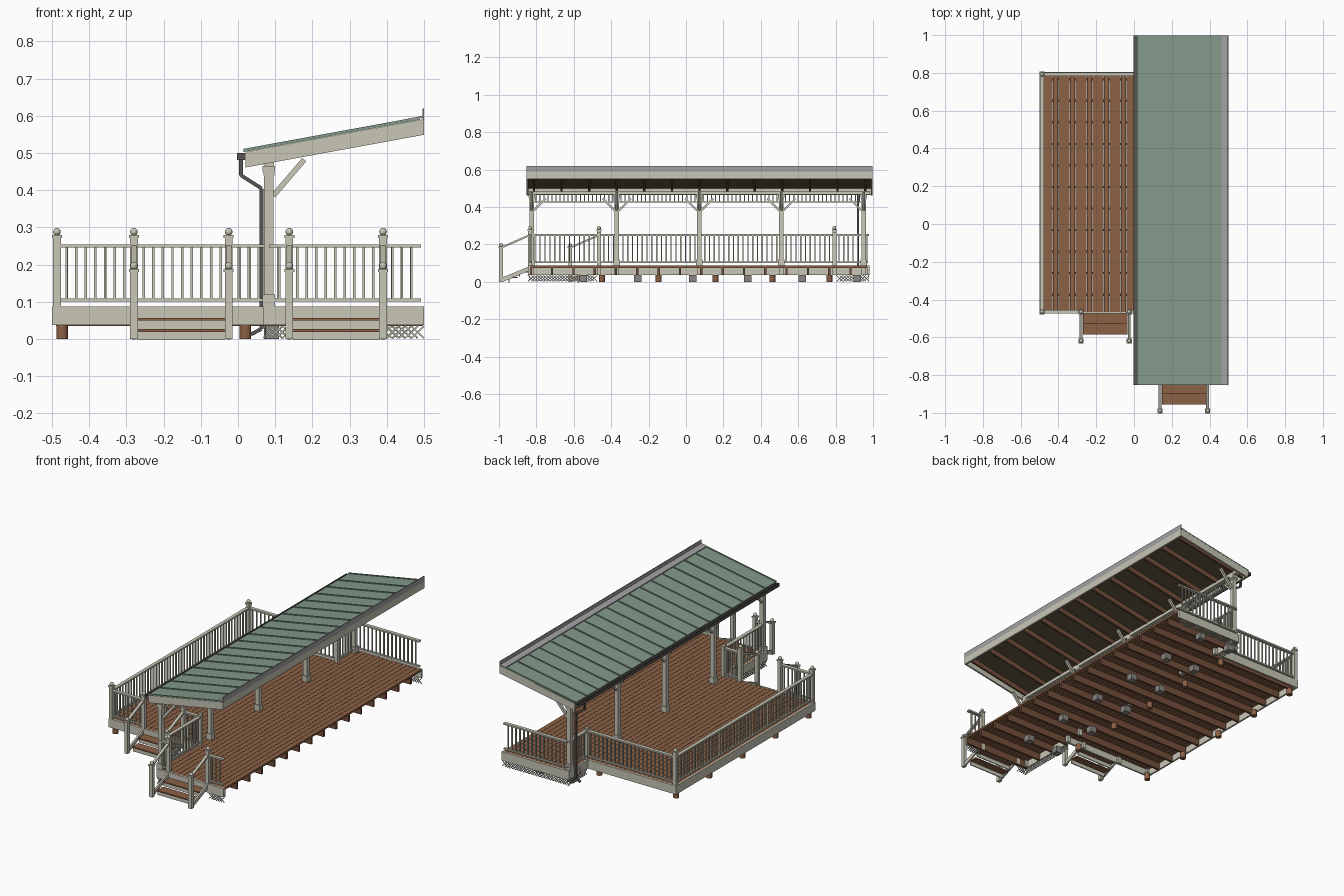
import bpy, bmesh, math
from mathutils import Vector, Matrix

if "Cube" in bpy.data.objects:
    bpy.data.objects.remove(bpy.data.objects["Cube"])


def material(name, rgb):
    m = bpy.data.materials.new(name)
    m.use_nodes = True
    m.diffuse_color = (*rgb, 1)
    m.node_tree.nodes["Principled BSDF"].inputs["Base Color"].default_value = (*rgb, 1)
    return m


CREAM = material("cream_paint", (0.58, 0.57, 0.47))
DECK = material("deck_brown", (0.26, 0.12, 0.06))
TIMBER = material("dark_timber", (0.18, 0.08, 0.045))
GREEN = material("roof_green", (0.22, 0.32, 0.25))
GREY = material("flashing_grey", (0.36, 0.36, 0.37))
GUTTER = material("gutter_dark_grey", (0.10, 0.09, 0.085))
CONCRETE = material("concrete", (0.25, 0.24, 0.22))
SHEATH = material("sheathing_brown", (0.13, 0.095, 0.055))


class Part:
    def __init__(self):
        self.bm = bmesh.new()

    def box(self, x0, x1, y0, y1, z0, z1):
        m = Matrix.Translation(((x0 + x1) / 2, (y0 + y1) / 2, (z0 + z1) / 2))
        bmesh.ops.create_cube(self.bm, size=1, matrix=m @ Matrix.Diagonal((x1 - x0, y1 - y0, z1 - z0, 1)))

    def block(self, x, y, w, z0, z1):
        self.box(x - w / 2, x + w / 2, y - w / 2, y + w / 2, z0, z1)

    def bar(self, a, b, w, h):
        a, b = Vector(a), Vector(b)
        d = b - a
        m = Matrix.Translation((a + b) / 2) @ d.to_track_quat('X', 'Z').to_matrix().to_4x4()
        bmesh.ops.create_cube(self.bm, size=1, matrix=m @ Matrix.Diagonal((d.length, w, h, 1)))

    def slope(self, x0, x1, low, high, y0, y1):
        """Slab following the roof pitch, offset low..high from the roof line."""
        pts = [(x0, low), (x1, low), (x1, high), (x0, high)]
        a, b = [[self.bm.verts.new((x, y, roof_z(x) + o)) for x, o in pts] for y in (y0, y1)]
        self.bm.faces.new(a)
        self.bm.faces.new(b[::-1])
        for i in range(4):
            j = (i + 1) % 4
            self.bm.faces.new((a[j], a[i], b[i], b[j]))

    def ball(self, x, y, z, r):
        bmesh.ops.create_uvsphere(self.bm, u_segments=14, v_segments=8, radius=r,
                                  matrix=Matrix.Translation((x, y, z)))

    def cylinder(self, x, y, r, z0, z1):
        bmesh.ops.create_cone(self.bm, cap_ends=True, segments=14, radius1=r, radius2=r, depth=z1 - z0,
                              matrix=Matrix.Translation((x, y, (z0 + z1) / 2)))

    def done(self, name, mat, smooth=False):
        bmesh.ops.recalc_face_normals(self.bm, faces=self.bm.faces)
        me = bpy.data.meshes.new(name)
        self.bm.to_mesh(me)
        self.bm.free()
        me.materials.append(mat)
        ob = bpy.data.objects.new(name, me)
        bpy.context.collection.objects.link(ob)
        if smooth:
            bpy.context.view_layer.objects.active = ob
            ob.select_set(True)
            bpy.ops.object.shade_smooth_by_angle()
            ob.select_set(False)


def roof_z(x):
    return 0.503 + 0.183 * (x - 0.02)


def steps(a, b, pitch):
    n = max(1, round((b - a) / pitch))
    return [a + (b - a) * i / n for i in range(n + 1)]


# Deck outline: a long covered strip (main) and a narrower open wing
FRONT, BACK, WING_F, WING_B = -0.845, 0.98, -0.475, 0.805
SIDE, POST_X = 0.068, 0.083

# Deck boards run front to back
p = Part()
xs = steps(-0.49, 0.5, 0.03)
for x0, x1 in zip(xs, xs[1:]):
    main = x0 > SIDE - 0.01
    p.box(x0, x1 - 0.0015, (FRONT if main else WING_F) + 0.01, (BACK if main else WING_B) - 0.01, 0.075, 0.086)
p.done("deck_boards", DECK)

# Joists run across, with open ends on the left side
p = Part()
for i in range(16):
    y = -0.83 + 0.114 * i
    p.box(-0.49 if WING_F < y < WING_B else SIDE, 0.498, y - 0.006, y + 0.006, 0.035, 0.075)
p.done("joists", TIMBER)

# Rim boards
p = Part()
t = 0.01
p.box(-0.5, -0.5 + t, WING_F, WING_B, 0.037, 0.087)
p.box(-0.5, SIDE, WING_F, WING_F + t, 0.037, 0.087)
p.box(-0.5, SIDE, WING_B - t, WING_B, 0.037, 0.087)
p.box(SIDE, 0.5, FRONT, FRONT + t, 0.037, 0.087)
p.box(SIDE, 0.5, BACK - t, BACK, 0.037, 0.087)
p.box(SIDE, SIDE + t, FRONT, WING_F, 0.037, 0.087)
p.box(SIDE, SIDE + t, WING_B, BACK, 0.037, 0.087)
p.done("rim_boards", CREAM)

# Footings
p, q = Part(), Part()
for i in range(6):
    for x in (0.09, 0.29):
        p.block(x, -0.55 + 0.293 * i, 0.04, 0, 0.036)
for i in range(5):
    for x in (-0.473, 0.02):
        q.cylinder(x, -0.45 + 0.304 * i, 0.016, 0, 0.037)
p.done("concrete_blocks", CONCRETE)
q.done("round_footings", DECK, True)


# Lattice skirts
def lattice(p, a, b, h=0.034, pitch=0.017):
    a, b = Vector(a), Vector(b)
    d = (b - a).normalized()
    for s in steps(0, (b - a).length - h, pitch):
        lo, hi, up = a + d * s, a + d * (s + h), Vector((0, 0, h))
        p.bar(lo + Vector((0, 0, 0.002)), hi + up, 0.003, 0.004)
        p.bar(hi + Vector((0, 0, 0.002)), lo + up, 0.003, 0.004)


p = Part()
lattice(p, (SIDE, FRONT + 0.006, 0), (0.135, FRONT + 0.006, 0))
lattice(p, (0.4, FRONT + 0.006, 0), (0.5, FRONT + 0.006, 0))
lattice(p, (SIDE, BACK - 0.006, 0), (0.5, BACK - 0.006, 0))
lattice(p, (SIDE + 0.006, FRONT, 0), (SIDE + 0.006, WING_F, 0))
lattice(p, (SIDE + 0.006, WING_B, 0), (SIDE + 0.006, BACK, 0))
p.done("lattice_skirt", CREAM)

# Newel posts with ball finials
newels, balls = Part(), Part()


def newel(x, y, z0, top):
    newels.block(x, y, 0.021, z0, top)
    newels.block(x, y, 0.027, top - 0.008, top)
    balls.ball(x, y, top + 0.008, 0.0105)


RY_F, RY_B, MY_F, MY_B, RX = -0.465, 0.793, -0.833, 0.968, -0.487
for x, y in ((RX, RY_F), (RX, RY_B), (-0.28, RY_F), (-0.025, RY_F), (0.138, MY_F), (0.39, MY_F)):
    newel(x, y, 0.037, 0.28)
for y in (RY_F, RY_B):
    newels.block(POST_X, y, 0.021, 0.037, 0.265)

# Railings
p = Part()


def railing(a, b):
    a, b = Vector((*a, 0)), Vector((*b, 0))
    for z, w, h in ((0.25, 0.02, 0.009), (0.104, 0.012, 0.008)):
        p.bar(a + Vector((0, 0, z)), b + Vector((0, 0, z)), w, h)
    for s in steps(0, 1, 0.0255 / (b - a).length)[1:-1]:
        c = a.lerp(b, s)
        p.block(c.x, c.y, 0.0065, 0.104, 0.25)


for a, b in (((RX, RY_F), (RX, RY_B)), ((RX, RY_F), (-0.28, RY_F)), ((-0.025, RY_F), (POST_X, RY_F)),
             ((RX, RY_B), (POST_X, RY_B)), ((POST_X, MY_F), (POST_X, RY_F)), ((POST_X, RY_B), (POST_X, MY_B)),
             ((POST_X, MY_B), (0.492, MY_B)), ((POST_X, MY_F), (0.138, MY_F)), ((0.39, MY_F), (0.492, MY_F))):
    railing(a, b)
p.done("railings", CREAM)

# Stairs with sloped handrails
treads, frame = Part(), Part()
for x0, x1, edge in ((-0.28, -0.025, WING_F), (0.138, 0.39, FRONT)):
    low = edge - 0.144
    for k in (1, 2):
        y, z = edge - 0.055 * k, 0.086 - 0.03 * k
        treads.box(x0 + 0.01, x1 - 0.01, y, y + 0.055, z - 0.007, z)
        frame.box(x0 + 0.01, x1 - 0.01, y + 0.006, y + 0.012, z - 0.029, z - 0.007)
    for x in (x0, x1):
        newel(x, low, 0, 0.188)
        frame.bar((x, edge + 0.005, 0.07), (x, low, 0.008), 0.01, 0.022)
        frame.bar((x, edge + 0.01, 0.25), (x, low, 0.182), 0.015, 0.01)
treads.done("stair_treads", DECK)
frame.done("stair_frames", CREAM)
newels.done("newel_posts", CREAM)
balls.done("newel_finials", CREAM, True)

# Roof posts, header beam, knee braces and spindle frieze
p, braces, frieze = Part(), Part(), Part()
post_ys = [-0.825, -0.37, 0.07, 0.51, 0.95]
for y in post_ys:
    p.block(POST_X, y, 0.025, 0.037, 0.47)
    p.block(POST_X, y, 0.034, 0.086, 0.12)
    p.block(POST_X, y, 0.034, 0.45, 0.465)
    p.block(POST_X, y, 0.03, 0.44, 0.45)
    braces.bar((POST_X + 0.012, y, 0.385), (0.178, y, 0.482), 0.014, 0.014)
    for s in (-1, 1):
        if FRONT < y + 0.07 * s < BACK:
            braces.bar((POST_X, y + 0.01 * s, 0.38), (POST_X, y + 0.075 * s, 0.445), 0.01, 0.01)
p.box(POST_X - 0.014, POST_X + 0.014, -0.84, 0.985, 0.467, 0.486)
for y0, y1 in zip(post_ys, post_ys[1:]):
    frieze.box(POST_X - 0.006, POST_X + 0.006, y0, y1, 0.424, 0.43)
    for y in steps(y0, y1, 0.022)[1:-1]:
        frieze.block(POST_X, y, 0.006, 0.43, 0.468)
p.done("roof_posts", CREAM)
braces.done("knee_braces", CREAM)
frieze.done("spindle_frieze", CREAM)

# Roof framing
R0, R1 = -0.853, 0.998
p = Part()
for y in steps(R0 + 0.04, R1 - 0.04, 0.147):
    p.slope(0.03, 0.49, -0.035, -0.006, y - 0.006, y + 0.006)
p.done("rafters", TIMBER)
p = Part()
p.slope(0.025, 0.495, -0.006, 0, R0 + 0.005, R1 - 0.005)
p.done("roof_sheathing", SHEATH)
p = Part()
for y in (R0, R1 - 0.01):
    p.slope(0.02, 0.5, -0.042, 0, y, y + 0.01)
p.box(0.02, 0.03, R0, R1, 0.465, 0.503)
p.box(0.49, 0.5, R0, R1, 0.55, 0.589)
p.done("roof_trim", CREAM)

# Metal roof with standing seams
p = Part()
p.slope(0.015, 0.49, 0.0005, 0.004, R0, R1)
for y in steps(R0 + 0.004, R1 - 0.004, 0.1):
    p.slope(0.015, 0.47, 0.004, 0.009, y - 0.003, y + 0.003)
p.done("metal_roof", GREEN)

# Wall flashing
p = Part()
p.slope(0.462, 0.5, 0.004, 0.0095, R0, R1)
p.box(0.496, 0.5, R0, R1, 0.589, 0.62)
p.done("wall_flashing", GREY)

# Gutter trough and downspout
p = Part()
p.box(-0.003, 0.02, R0, R1, 0.481, 0.484)
p.box(-0.003, 0, R0, R1, 0.481, 0.5)
p.box(0.017, 0.02, R0, R1, 0.481, 0.5)
for y in (R0, R1 - 0.003):
    p.box(-0.003, 0.02, y, y + 0.003, 0.481, 0.5)
path = [(0.008, 0.484), (0.008, 0.44), (0.063, 0.405), (0.063, 0.027), (0.035, 0.012)]
for (xa, za), (xb, zb) in zip(path, path[1:]):
    p.bar((xa, 0.92, za), (xb, 0.92, zb), 0.012, 0.01)
p.done("gutter_and_downspout", GUTTER)
